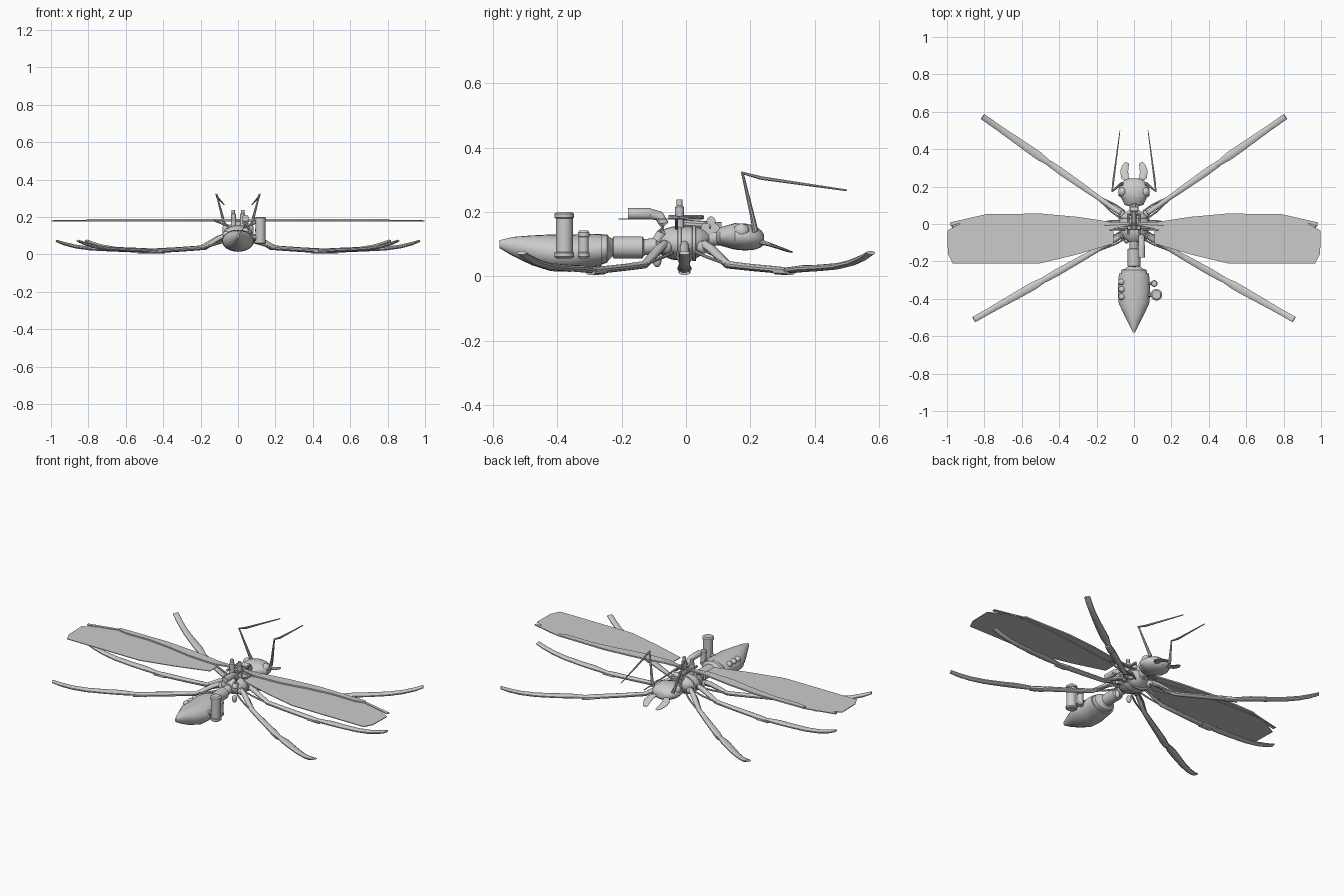
import bpy, bmesh, math
from mathutils import Vector, Matrix


def finish(name, bm, angle=35):
    bmesh.ops.recalc_face_normals(bm, faces=bm.faces)
    me = bpy.data.meshes.new(name)
    bm.to_mesh(me)
    bm.free()
    ob = bpy.data.objects.new(name, me)
    bpy.context.collection.objects.link(ob)
    bpy.ops.object.select_all(action='DESELECT')
    ob.select_set(True)
    bpy.context.view_layer.objects.active = ob
    bpy.ops.object.shade_smooth_by_angle(angle=math.radians(angle))
    return ob


def loft(name, sections, n=12, mat=Matrix()):
    """Tube through (point, half width, half height) sections."""
    bm = bmesh.new()
    pts = [Vector(s[0]) for s in sections]
    rings = []
    for i, (_, w, h) in enumerate(sections):
        t = (pts[min(i + 1, len(pts) - 1)] - pts[max(i - 1, 0)]).normalized()
        side = t.cross(Vector((0, 0, 1)))
        if side.length < 0.05:
            side = Vector((1, 0, 0))
        side.normalize()
        up = side.cross(t).normalized()
        rings.append([bm.verts.new(mat @ (pts[i] + side * w * math.cos(a) + up * h * math.sin(a)))
                      for a in (2 * math.pi * (k + 0.5) / n for k in range(n))])
    for a, b in zip(rings, rings[1:]):
        for k in range(n):
            bm.faces.new((a[k], a[(k + 1) % n], b[(k + 1) % n], b[k]))
    bm.faces.new(rings[0])
    bm.faces.new(rings[-1])
    return finish(name, bm)


def body(name, rows, n=24, x=0):
    """Body part along y from (y, centre z, half width, half height)."""
    # extra straight caps keep end rings upright
    bm = bmesh.new()
    rings = [[bm.verts.new((x + w * math.cos(2 * math.pi * k / n), y, z + h * math.sin(2 * math.pi * k / n)))
              for k in range(n)] for y, z, w, h in rows]
    for a, b in zip(rings, rings[1:]):
        for k in range(n):
            bm.faces.new((a[k], a[(k + 1) % n], b[(k + 1) % n], b[k]))
    bm.faces.new(rings[0])
    bm.faces.new(rings[-1])
    return finish(name, bm)


def rod(name, a, b, r, n=10):
    return loft(name, [(a, r, r), (b, r, r)], n)


def ball(name, c, r):
    bm = bmesh.new()
    bmesh.ops.create_uvsphere(bm, u_segments=16, v_segments=10, radius=1)
    bmesh.ops.transform(bm, matrix=Matrix.Translation(c) @ Matrix.Diagonal((*r, 1)), verts=bm.verts)
    return finish(name, bm)


def plate(name, outline, z, th):
    bm = bmesh.new()
    f = bm.faces.new([bm.verts.new((x, y, z)) for x, y in outline])
    ext = bmesh.ops.extrude_face_region(bm, geom=[f])
    bmesh.ops.translate(bm, vec=(0, 0, th), verts=[v for v in ext['geom'] if isinstance(v, bmesh.types.BMVert)])
    return finish(name, bm)


# abdomen, its collar and the waist
body("abdomen", [(-0.58, 0.1, 0.006, 0.012), (-0.54, 0.093, 0.026, 0.029), (-0.48, 0.081, 0.056, 0.046),
                 (-0.42, 0.073, 0.083, 0.057), (-0.36, 0.072, 0.086, 0.058), (-0.29, 0.08, 0.083, 0.052),
                 (-0.262, 0.081, 0.078, 0.05)])
body("abdomen_collar", [(-0.265, 0.083, 0.07, 0.047), (-0.245, 0.086, 0.067, 0.044),
                        (-0.24, 0.087, 0.05, 0.036), (-0.225, 0.09, 0.03, 0.025)])
body("waist", [(-0.24, 0.09, 0.02, 0.02), (-0.23, 0.09, 0.034, 0.026), (-0.228, 0.09, 0.028, 0.028),
               (-0.225, 0.09, 0.034, 0.034), (-0.135, 0.09, 0.034, 0.034), (-0.13, 0.09, 0.025, 0.025),
               (-0.06, 0.1, 0.025, 0.025)], 20)

# canisters on the right of the abdomen
for name, x, y, r, z0, z1 in [("large_canister", 0.12, -0.378, 0.031, 0.055, 0.2),
                              ("small_canister", 0.108, -0.318, 0.018, 0.055, 0.142)]:
    loft(name, [((x, y, z), w, w) for z, w in
                [(z0, r * .75), (z0 + .006, r), (z0 + .018, r), (z0 + .02, r * .86),
                 (z1 - .02, r * .86), (z1 - .018, r), (z1 - .006, r), (z1, r * .75)]], 20)
    rod(name + "_mount", (0.05, y, 0.09), (x, y, 0.09), r * 0.4)
for i in range(3):
    ball("abdomen_valve", (-0.065, -0.31 - 0.04 * i, 0.108), (0.018, 0.017, 0.016))

# thorax with raised bands
body("thorax", [(-0.093, 0.105, 0.03, 0.025), (-0.075, 0.105, 0.057, 0.04), (-0.045, 0.103, 0.075, 0.051),
                (-0.01, 0.102, 0.082, 0.054), (0.03, 0.105, 0.076, 0.05), (0.055, 0.108, 0.056, 0.038),
                (0.072, 0.11, 0.03, 0.025)])
for y in (-0.02, 0.025):
    body("thorax_band", [(y - 0.006, 0.103, 0.08, 0.052), (y - 0.005, 0.103, 0.084, 0.056),
                         (y + 0.005, 0.103, 0.084, 0.056), (y + 0.006, 0.103, 0.08, 0.052)])

# exhaust pipe
loft("exhaust_pipe", [((0.04, -0.09, 0.11), .016, .016), ((0.04, -0.075, 0.135), .016, .016),
                      ((0.04, -0.07, 0.165), .016, .016), ((0.04, -0.083, 0.187), .016, .016),
                      ((0.04, -0.11, 0.194), .016, .016), ((0.04, -0.112, 0.194), .018, .018),
                      ((0.04, -0.18, 0.194), .018, .018)], 14)

# neck joint
rod("neck", (0, 0.05, 0.115), (0, 0.13, 0.125), 0.025, 14)
for z, y in [(0.152, 0.06), (0.172, 0.078), (0.15, 0.09), (0.135, 0.072)]:
    rod("neck_roller", (-0.022, y, z), (0.022, y, z), 0.014, 14)
rod("neck_beam", (0, -0.03, 0.165), (0, 0.11, 0.155), 0.013)

# head
body("head", [(0.095, 0.124, 0.03, 0.02), (0.105, 0.124, 0.052, 0.028), (0.14, 0.124, 0.068, 0.038),
              (0.152, 0.124, 0.084, 0.041), (0.185, 0.122, 0.084, 0.042), (0.215, 0.12, 0.07, 0.037),
              (0.235, 0.116, 0.05, 0.025), (0.242, 0.115, 0.03, 0.015)])

# twin parts of the head, wings and legs
leg_rows = [((0, 0, .1), .012, .014), ((.04, 0, .085), .015, .014), ((.13, 0, .036), .013, .012),
            ((.25, 0, .028), .017, .011), ((.40, 0, .020), .020, .011), ((.455, 0, .018), .016, .009)]
shin_rows = [((.43, 0, .018), .010, .008), ((.48, 0, .020), .016, .010), ((.54, 0, .024), .023, .011),
             ((.62, 0, .026), .022, .010), ((.72, 0, .031), .019, .010), ((.80, 0, .042), .017, .010),
             ((.86, 0, .057), .017, .009), ((.905, 0, .073), .017, .006)]
for s, side in ((1, "right"), (-1, "left")):
    ball(side + "_eye", (s * 0.062, 0.172, 0.14), (0.022, 0.025, 0.024))
    loft(side + "_mandible", [((s * .03, .225, .108), .012, .010), ((s * .05, .255, .1), .022, .006),
                              ((s * .052, .285, .09), .022, .005), ((s * .045, .31, .081), .018, .004),
                              ((s * .036, .328, .075), .012, .002)], 10)
    loft(side + "_antenna_base", [((s * .065, .215, .14), .01, .01), ((s * .075, .21, .17), .008, .008),
                                  ((s * .115, .175, .322), .004, .004)], 8)
    loft(side + "_antenna_tip", [((s * .117, .172, .322), .004, .004), ((s * .11, .235, .305), .006, .006),
                                 ((s * .075, .5, .267), .002, .003)], 8)

    # wing mount: post, hinge bar and strut
    loft(side + "_wing_post", [((s * .025, -.02, .14), .014, .014), ((s * .025, -.02, .215), .014, .014),
                               ((s * .025, -.02, .22), .01, .01), ((s * .025, -.02, .238), .01, .01)], 12)
    rod(side + "_wing_hinge", (s * .032, -.055, .184), (s * .032, .055, .184), .007)
    rod(side + "_wing_arm", (0, .0, .182), (s * .16, -.008, .182), .007)
    rod(side + "_wing_strut", (s * .05, -.03, .15), (s * .13, -.03, .182), .005)

    # wings
    plate(side + "_hind_wing", [(s * x, y) for x, y in
          [(.11, -.03), (.11, -.105), (.3, -.162), (.5, -.21), (.97, -.21), (.995, -.16), (.998, -.035),
           (.87, .035), (.6, .03), (.3, -.005)]], .176, .004)
    plate(side + "_fore_wing", [(s * x, y) for x, y in
          [(.02, .008), (.02, -.006), (.13, -.03), (.3, -.022), (.45, .005), (.6, .022), (.75, .02), (.81, .035),
           (.8, .052), (.5, .056), (.3, .038), (.13, .012)]], .180, .008)
    plate(side + "_wing_tip", [(s * x, y) for x, y in
          [(.8, .05), (.8, .035), (.98, -.01), (.985, .008)]], .178, .005)

    # legs with pistons
    for name, y, ang in (("front", .055, 35), ("middle", -.005, 0), ("rear", -.065, -29.5)):
        a = math.radians(ang if s > 0 else 180 - ang)
        m = Matrix.Translation((s * .068, y, 0)) @ Matrix.Rotation(a, 4, 'Z')
        loft(f"{side}_{name}_thigh", leg_rows, 10, m)
        loft(f"{side}_{name}_shin", shin_rows, 10, m)
        ball(f"{side}_{name}_hip", m @ Vector((-.005, 0, .09)), (.02, .02, .02))
        for dy in (-.022, .022):
            loft(f"{side}_{name}_piston", [((-.01, dy, .075), .005, .005), ((.05, dy, .06), .005, .005),
                                           ((.14, dy * .4, .036), .004, .004)], 8, m)
        loft(f"{side}_{name}_knee", [((.40, 0, .014), .02, .009), ((.47, 0, .012), .018, .009)], 8, m)
    ball(side + "_belly_pod", (s * .04, -.09, .05), (.014, .014, .022))
